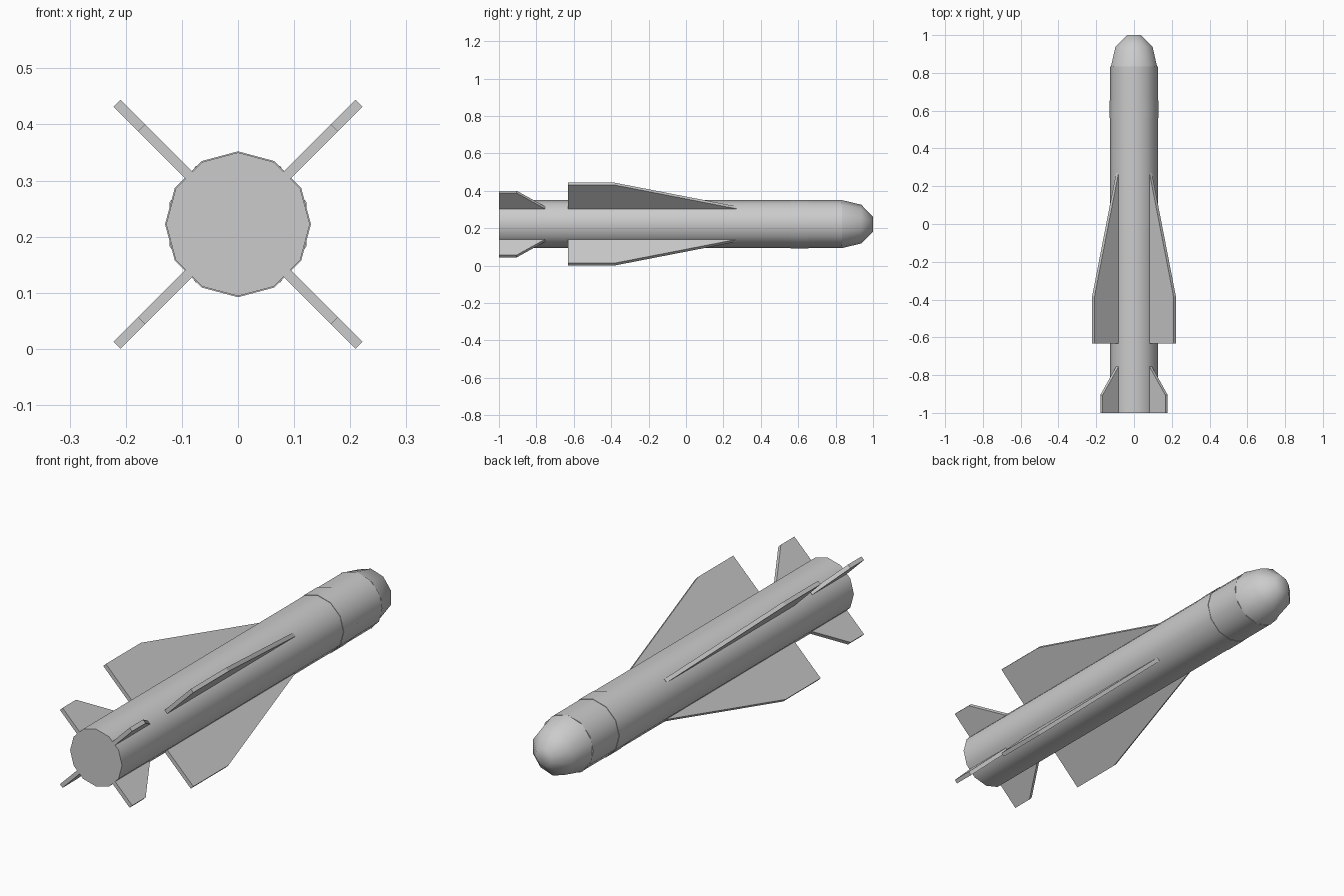
import bpy, bmesh, math
from mathutils import Matrix, Vector

if "Cube" in bpy.data.objects:
    bpy.data.objects.remove(bpy.data.objects["Cube"])

AXIS_Z = 0.222   # height of the body axis
R = 0.128


def finish(name, bm, smooth=False):
    bmesh.ops.recalc_face_normals(bm, faces=bm.faces[:])
    mesh = bpy.data.meshes.new(name)
    bm.to_mesh(mesh)
    bm.free()
    obj = bpy.data.objects.new(name, mesh)
    obj.location.z = AXIS_Z
    bpy.context.collection.objects.link(obj)
    if smooth:
        bpy.ops.object.select_all(action='DESELECT')
        obj.select_set(True)
        bpy.context.view_layer.objects.active = obj
        bpy.ops.object.shade_smooth_by_angle(angle=math.radians(50))
    return obj


def lathe(name, profile, sides):
    """Revolve (y, radius) points round the y axis, a vertex on top, ends capped."""
    bm = bmesh.new()
    rings = []
    for y, r in profile:
        angles = [math.pi / 2 + math.tau * k / sides for k in range(sides)]
        rings.append([bm.verts.new((r * math.cos(a), y, r * math.sin(a))) for a in angles])
    for a, b in zip(rings, rings[1:]):
        for k in range(sides):
            j = (k + 1) % sides
            bm.faces.new((a[k], a[j], b[j], b[k]))
    bm.faces.new(rings[0])
    bm.faces.new(rings[-1])
    return finish(name, bm, True)


def fin_set(name, outline, thickness=0.018):
    """Four flat fins in an X; outline is (y, radial distance)."""
    for i in range(4):
        bm = bmesh.new()
        face = bm.faces.new([bm.verts.new((r, y, -thickness / 2)) for y, r in outline])
        ext = bmesh.ops.extrude_face_region(bm, geom=[face], use_keep_orig=True)
        top = [v for v in ext['geom'] if isinstance(v, bmesh.types.BMVert)]
        bmesh.ops.translate(bm, verts=top, vec=Vector((0, 0, thickness)))
        bm.transform(Matrix.Rotation(math.radians(45 + 90 * i), 4, 'Y'))
        finish(f"{name}_{i + 1}", bm)


# Twelve-sided body and its thin raised band
lathe("body_tube", [(-1, R), (0.835, R)], 12)
lathe("body_band", [(0.56, R + 0.002), (0.655, R + 0.002)], 12)

# Ten-sided domed nose with a small flat tip
nose = [(0.835 + 0.165 * math.sin(math.radians(a)) / math.sin(math.radians(72)),
         R * math.cos(math.radians(a))) for a in (0, 36, 72)]
lathe("nose_dome", nose, 10)

# Long mid-body wings and short tail fins
fin_set("main_wing", [(-0.632, 0.115), (-0.632, 0.305), (-0.385, 0.305), (0.27, 0.125), (0.27, 0.115)])
fin_set("tail_fin", [(-1, 0.115), (-1, 0.243), (-0.905, 0.243), (-0.755, 0.125), (-0.755, 0.115)])
